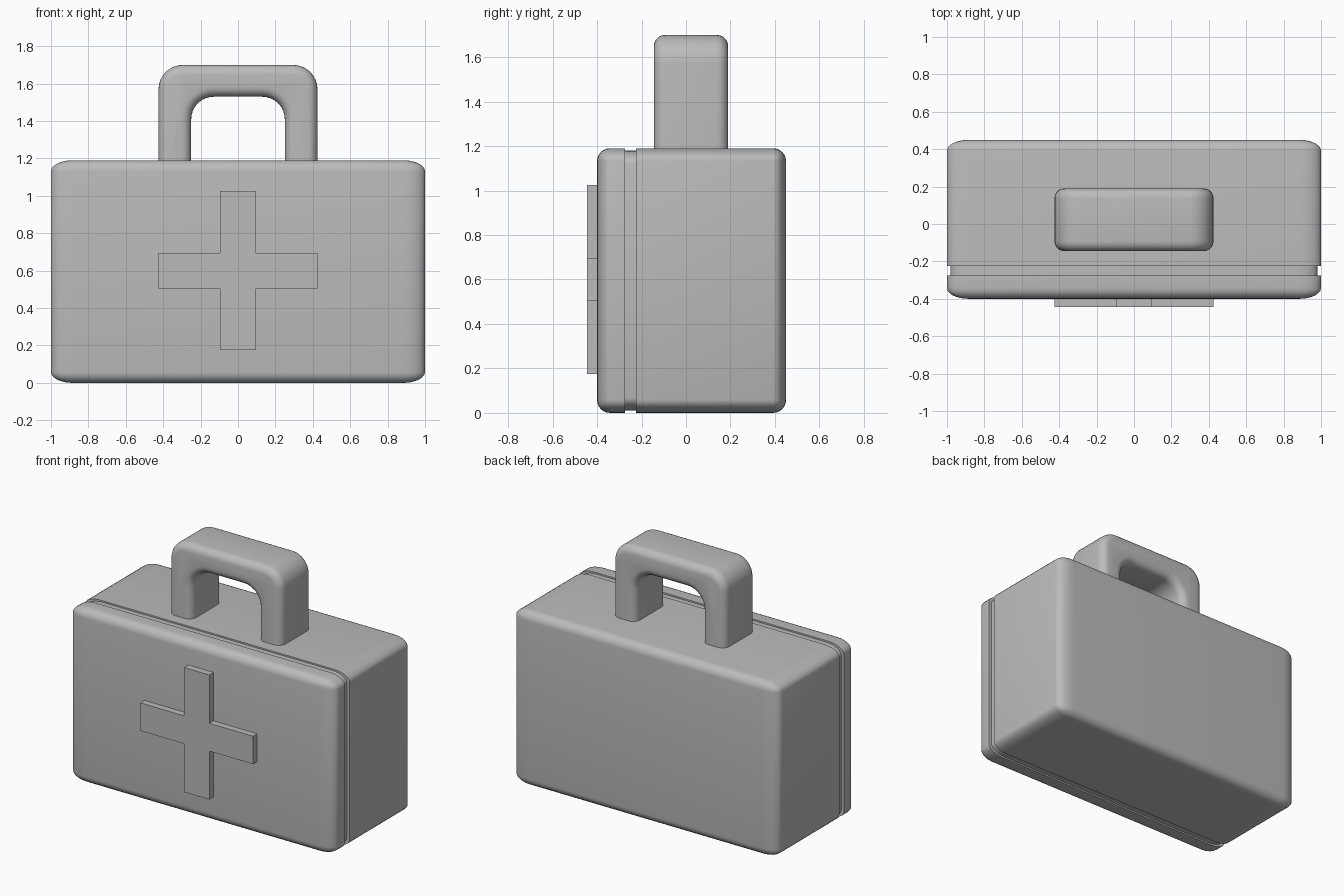
import bpy, bmesh, math
from mathutils import Vector, Matrix

old = bpy.data.objects.get("Cube")
if old:
    bpy.data.objects.remove(old, do_unlink=True)

GREY = (0.5, 0.5, 0.5, 1)
mat = bpy.data.materials.new("plain grey")
mat.use_nodes = True
mat.diffuse_color = GREY
mat.node_tree.nodes["Principled BSDF"].inputs["Base Color"].default_value = GREY

H = 1.19                      # case height
BACK, FRONT = 0.45, -0.4      # case depth range
SEAM = (-0.275, -0.225)       # groove between lid and case


def finish(name, bm, smooth=True):
    bmesh.ops.recalc_face_normals(bm, faces=bm.faces)
    mesh = bpy.data.meshes.new(name)
    bm.to_mesh(mesh)
    bm.free()
    obj = bpy.data.objects.new(name, mesh)
    bpy.context.collection.objects.link(obj)
    mesh.materials.append(mat)
    if smooth:
        bpy.ops.object.select_all(action='DESELECT')
        bpy.context.view_layer.objects.active = obj
        obj.select_set(True)
        bpy.ops.object.shade_smooth_by_angle(angle=math.radians(35))
    return obj


def case_slice(name, y_min, y_max, shrink=0.0):
    """Rounded case, stretched in x, cut to a range of y."""
    bm = bmesh.new()
    bmesh.ops.create_cube(bm, size=1)
    bmesh.ops.scale(bm, vec=(1 - 2 * shrink, BACK - FRONT, H - 2 * shrink), verts=bm.verts)
    bmesh.ops.bevel(bm, geom=bm.edges[:], offset=0.058, segments=6,
                    profile=0.5, affect='EDGES', clamp_overlap=True)
    bmesh.ops.scale(bm, vec=(2, 1, 1), verts=bm.verts)
    bmesh.ops.translate(bm, vec=(0, (BACK + FRONT) / 2, H / 2), verts=bm.verts)
    for y, side in ((y_min, -1), (y_max, 1)):
        cut = bmesh.ops.bisect_plane(bm, geom=bm.verts[:] + bm.edges[:] + bm.faces[:],
                                     plane_co=(0, y, 0), plane_no=(0, side, 0),
                                     clear_outer=True)
        rim = [e for e in cut["geom_cut"] if isinstance(e, bmesh.types.BMEdge)]
        if rim:
            bmesh.ops.edgeloop_fill(bm, edges=rim)
    return finish(name, bm)


def prism(points, y0, y1):
    """Extrude an x-z outline along y."""
    bm = bmesh.new()
    face = bm.faces.new([bm.verts.new((x, y0, z)) for x, z in points])
    ext = bmesh.ops.extrude_face_region(bm, geom=[face])["geom"]
    bmesh.ops.translate(bm, vec=(0, y1 - y0, 0),
                        verts=[v for v in ext if isinstance(v, bmesh.types.BMVert)])
    return bm


def arch(half, top, radius, base, steps=8):
    """Rounded-top outline from the left foot to the right foot."""
    right = [(half, base)]
    for i in range(steps + 1):
        a = math.pi / 2 * i / steps
        right.append((half - radius + radius * math.cos(a),
                      top - radius + radius * math.sin(a)))
    return right + [(-x, z) for x, z in reversed(right)]


# Case, lid and the recessed seam between them
case_slice("case_body", SEAM[1], BACK + 1)
case_slice("case_lid", FRONT - 1, SEAM[0])
case_slice("seam_core", SEAM[0] - 0.02, SEAM[1] + 0.02, shrink=0.01)

# Carrying handle, rounded along its front and back rims
base = H - 0.04
y0, y1 = -0.145, 0.19
bm = prism(arch(0.425, 1.70, 0.13, base) + arch(0.25, 1.53, 0.12, base)[::-1], y0, y1)
rims = [e for e in bm.edges
        if abs(e.verts[0].co.y - e.verts[1].co.y) < 1e-4
        and max(v.co.z for v in e.verts) > base + 0.01]
bmesh.ops.bevel(bm, geom=rims, offset=0.052, segments=5, profile=0.5,
                affect='EDGES', clamp_overlap=False)
finish("carry_handle", bm)

# Raised cross on the lid
L, W, MID = 0.425, 0.095, 0.6
quarter = [(L, W), (W, W), (W, L)]
cross = []
for i in range(4):
    turn = Matrix.Rotation(i * math.pi / 2, 2)
    cross += [turn @ Vector(p) for p in quarter]
finish("front_cross", prism([(p.x, p.y + MID) for p in cross], -0.445, FRONT + 0.005),
       smooth=False)
